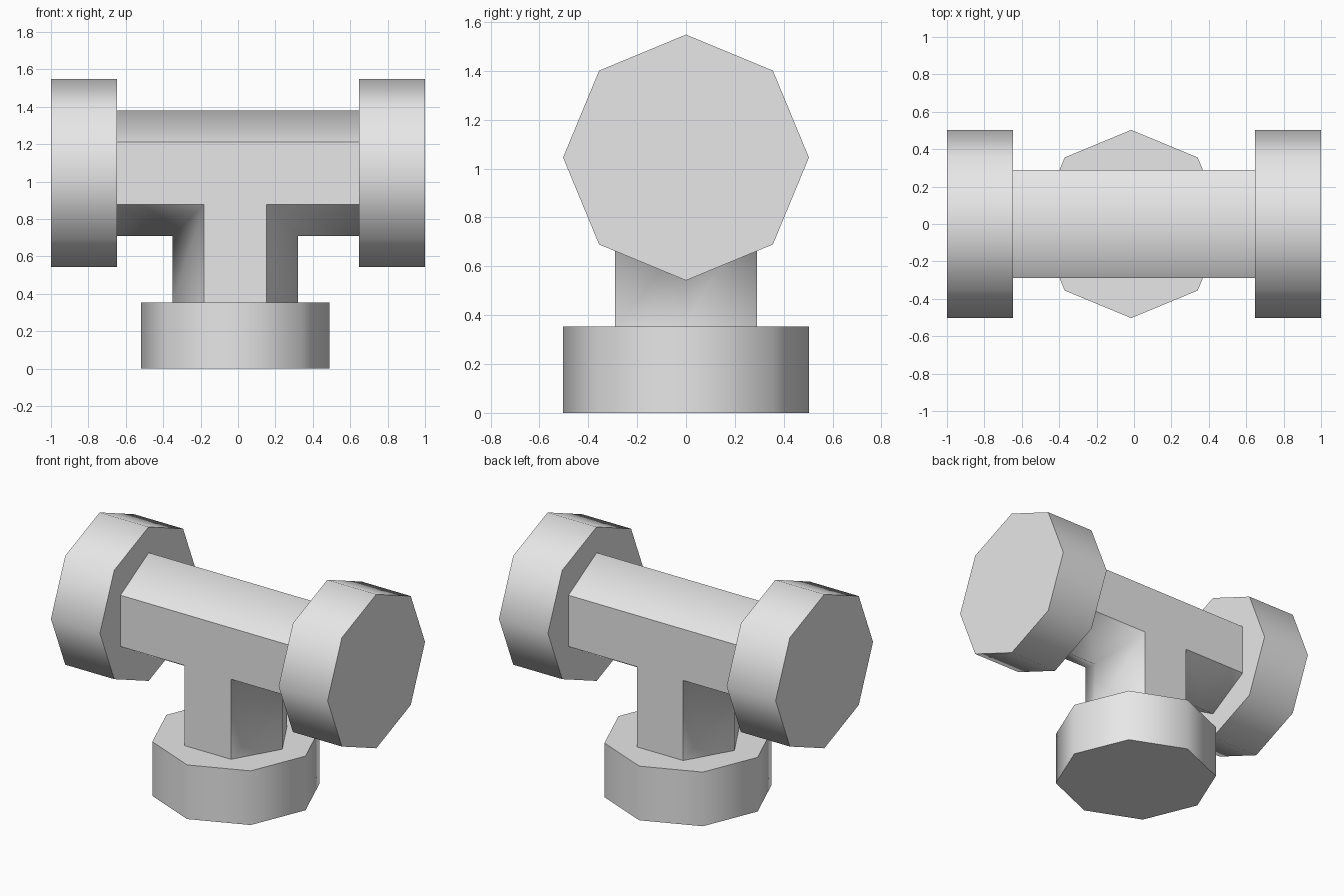
import bpy, bmesh
from math import pi, radians
from mathutils import Matrix

cube = bpy.data.objects.get("Cube")
if cube:
    bpy.data.objects.remove(cube, do_unlink=True)

AXIS_Z, STEM_X = 1.045, -0.015     # centre lines of the pipe and the stem
RADIUS, FLAT_Y = 0.335, 0.29       # hexagonal pipe: ridge radius and flat sides
CAP_RADIUS, CAP_LEN = 0.503, 0.354

grey = bpy.data.materials.new("plain grey")
grey.use_nodes = True
grey.diffuse_color = (0.8, 0.8, 0.8, 1)
grey.node_tree.nodes["Principled BSDF"].inputs["Base Color"].default_value = (0.8, 0.8, 0.8, 1)


def finish(name, bm, is_sharp):
    """Turn bm into a smooth object whose chosen edges stay sharp."""
    bmesh.ops.recalc_face_normals(bm, faces=bm.faces[:])
    for f in bm.faces:
        f.smooth = True
    for e in bm.edges:
        e.smooth = not is_sharp(e)
    mesh = bpy.data.meshes.new(name)
    bm.to_mesh(mesh)
    bm.free()
    mesh.materials.append(grey)
    obj = bpy.data.objects.new(name, mesh)
    bpy.context.collection.objects.link(obj)
    return obj


def tee_ring(bm, y, h):
    """T-shaped outline with half width h at depth y."""
    end, foot = 1 - CAP_LEN + 0.005, CAP_LEN - 0.005
    top, low = AXIS_Z + h, AXIS_Z - h
    left, right = STEM_X - h, STEM_X + h
    outline = [(-end, top), (-end, low), (left, low), (left, foot),
               (right, foot), (right, low), (end, low), (end, top)]
    return [bm.verts.new((x, y, z)) for x, z in outline]


# Tee body: two hexagonal pipes mitred together
bm = bmesh.new()
rings = [tee_ring(bm, y, h) for y, h in
         ((-FLAT_Y, RADIUS / 2), (0, RADIUS), (FLAT_Y, RADIUS / 2))]
for a, b in zip(rings, rings[1:]):
    for i in range(len(a)):
        j = (i + 1) % len(a)
        bm.faces.new((a[i], a[j], b[j], b[i]))
bm.faces.new(rings[0])
bm.faces.new(rings[2])
open_ends = {(0, 1), (3, 4), (6, 7)}
end_verts = [{r[k] for r in rings for k in pair} for pair in open_ends]


def tee_sharp(e):
    on_panel = abs(e.verts[0].co.y) > 0.1 and abs(e.verts[0].co.y - e.verts[1].co.y) < 0.01
    at_end = any(e.verts[0] in s and e.verts[1] in s for s in end_verts)
    return on_panel or at_end


finish("tee_body", bm, tee_sharp)


# Octagonal end caps with a corner on each axis
def cap(name, centre, rotation):
    bm = bmesh.new()
    bmesh.ops.create_cone(bm, cap_ends=True, segments=8, radius1=CAP_RADIUS,
                          radius2=CAP_RADIUS, depth=CAP_LEN,
                          matrix=Matrix.Translation(centre) @ rotation)
    finish(name, bm, lambda e: e.calc_face_angle(0) > radians(60))


turn = Matrix.Rotation(pi / 2, 4, 'Y')
for name, side in (("left_cap", 1), ("right_cap", -1)):
    cap(name, (side * (1 - CAP_LEN / 2), 0, AXIS_Z), turn)
cap("bottom_cap", (STEM_X, 0, CAP_LEN / 2), Matrix.Identity(4))
